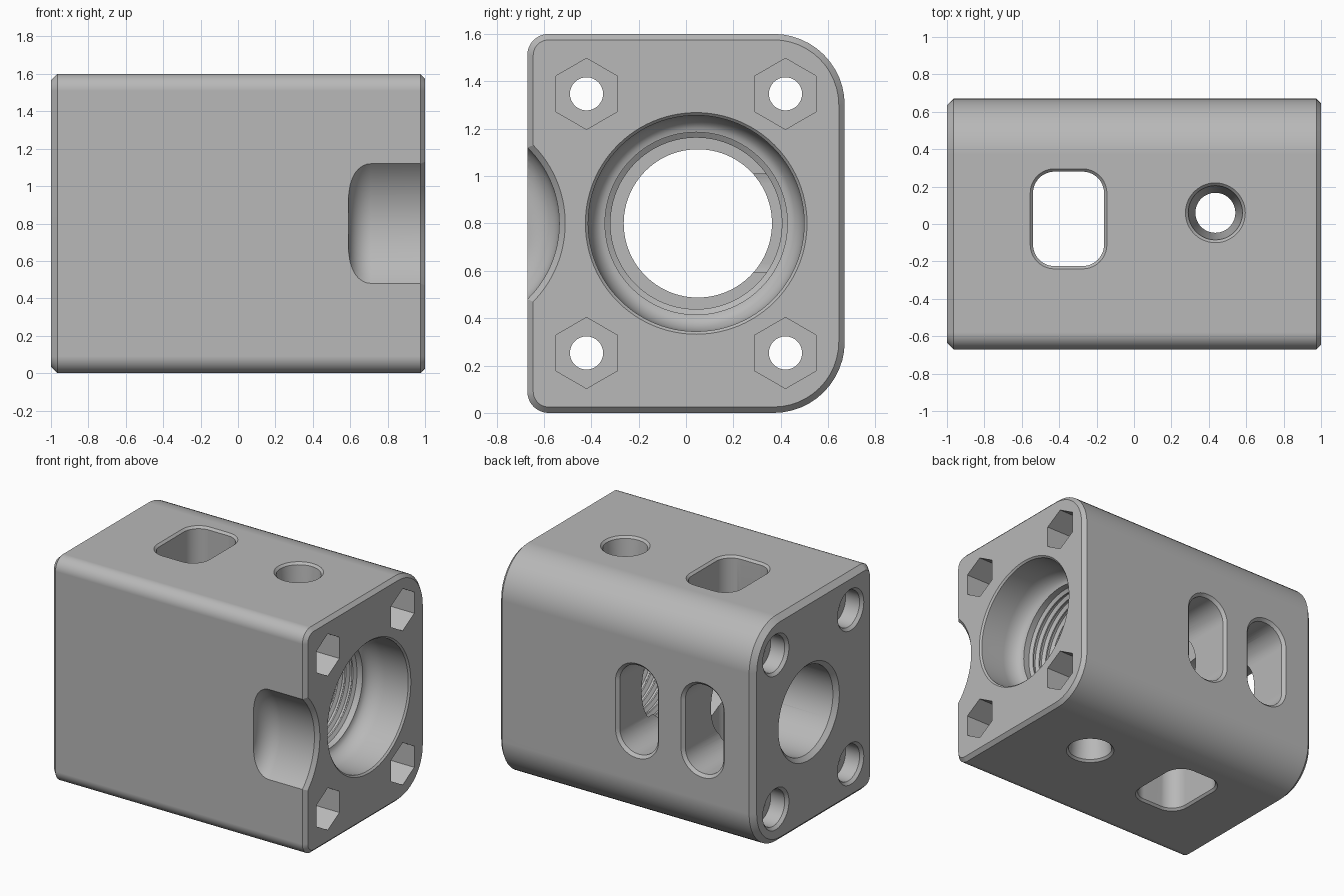
import bpy, bmesh
from math import pi, sin, cos

cube = bpy.data.objects.get("Cube")
if cube:
    bpy.data.objects.remove(cube, do_unlink=True)

steel = bpy.data.materials.new("satin_grey")
steel.use_nodes = True
GREY = (0.48, 0.48, 0.48, 1)
steel.diffuse_color = GREY
steel.node_tree.nodes["Principled BSDF"].inputs["Base Color"].default_value = GREY

MID = 0.8  # height of the bore axis


def circle(cu, cv, r, n=64, start=0.0):
    return [(cu + r * cos(start + 2 * pi * i / n), cv + r * sin(start + 2 * pi * i / n))
            for i in range(n)]


def rounded(u0, u1, v0, v1, r_low, r_high, grow=0.0, n=12):
    """Rounded rectangle; r_low on the u0 side, r_high on the u1 side."""
    u0, u1, v0, v1 = u0 - grow, u1 + grow, v0 - grow, v1 + grow
    a, b = r_low + grow, r_high + grow
    corners = [(u1 - b, v1 - b, b), (u0 + a, v1 - a, a),
               (u0 + a, v0 + a, a), (u1 - b, v0 + b, b)]
    return [(cu + r * cos(pi / 2 * (k + i / n)), cv + r * sin(pi / 2 * (k + i / n)))
            for k, (cu, cv, r) in enumerate(corners) for i in range(n + 1)]


# Outline plane to world, for each loft direction
PLACE = {
    "x": lambda u, v, d: (d, u, v),
    "y": lambda u, v, d: (u, d, v),
    "z": lambda u, v, d: (u, v, d),
}


def loft(name, axis, sections):
    """Closed solid through a list of (depth, outline)."""
    bm = bmesh.new()
    rings = [[bm.verts.new(PLACE[axis](u, v, d)) for u, v in pts] for d, pts in sections]
    for a, b in zip(rings, rings[1:]):
        for i in range(len(a)):
            j = (i + 1) % len(a)
            bm.faces.new((a[i], a[j], b[j], b[i]))
    bm.faces.new(rings[0])
    bm.faces.new(rings[-1])
    bmesh.ops.recalc_face_normals(bm, faces=bm.faces)
    mesh = bpy.data.meshes.new(name)
    bm.to_mesh(mesh)
    bm.free()
    mesh.materials.append(steel)
    obj = bpy.data.objects.new(name, mesh)
    bpy.context.collection.objects.link(obj)
    return obj


def turned(name, cu, cv, profile, axis="x", n=64):
    """Round solid from (depth, radius) pairs."""
    return loft(name, axis, [(d, circle(cu, cv, r, n)) for d, r in profile])


# Block with two tight and two wide long edges, chamfered at both ends
body = loft("housing_block", "x", [
    (d, rounded(-0.67, 0.67, 0, 1.6, 0.09, 0.3, g))
    for d, g in ((-1, -0.035), (-0.965, 0), (0.975, 0), (1, -0.025))])

cutters = []

# Wide entry bore with a filleted floor, then thread grooves
bore = [(1.02, 0.488), (1, 0.468), (0.988, 0.456), (0.8, 0.456)]
bore += [(0.8 - 0.12 * sin(t * pi / 12), 0.385 + 0.071 * cos(t * pi / 12)) for t in range(1, 7)]
x = 0.65
while x > 0.08:
    bore += [(x, 0.385), (x - 0.015, 0.385), (x - 0.03, 0.362), (x - 0.04, 0.362)]
    x -= 0.055
cutters.append(turned("entry_bore_cutter", 0.043, MID, bore, n=96))

# Narrow exit bore
cutters.append(turned("exit_bore_cutter", 0.05, MID, [
    (-1.02, 0.362), (-1, 0.342), (-0.97, 0.313), (0.2, 0.313)], n=96))

# Four bolt holes: hex pocket at one end, round counterbore at the other
for y in (-0.42, 0.42):
    for z in (MID - 0.547, MID + 0.547):
        cutters.append(turned("bolt_hole_cutter", y, z, [
            (-1.02, 0.167), (-1, 0.147), (-0.98, 0.128), (-0.87, 0.128),
            (-0.87, 0.07), (0.8, 0.07)], n=32))
        hexagon = circle(y, z, 0.15, 6, pi / 2)
        cutters.append(loft("hex_pocket_cutter", "x", [(0.7, hexagon), (1.05, hexagon)]))

# Rectangular window through top and bottom
cutters.append(loft("window_cutter", "z", [
    (d, rounded(-0.54, -0.16, -0.225, 0.28, 0.115, 0.115, g))
    for d, g in ((-0.02, 0.035), (0.015, 0), (1.585, 0), (1.62, 0.035))]))

# Tapered round hole through top and bottom
cutters.append(turned("round_hole_cutter", 0.435, 0.06, [
    (-0.02, 0.18), (0.015, 0.145), (0.4, 0.107),
    (1.2, 0.107), (1.585, 0.145), (1.62, 0.18)], axis="z", n=48))

# Two upright slots in the back
for cx in (-0.085, -0.6):
    cutters.append(loft("back_slot_cutter", "y", [
        (d, rounded(cx - 0.15, cx + 0.15, MID - 0.315, MID + 0.315, 0.145, 0.145, g))
        for d, g in ((0.05, 0), (0.65, 0), (0.69, 0.04))]))

# Scooped relief on the front edge, with a rounded inner end
scoop = [(0.71 - 0.12 * cos(t * pi / 16), 0.327 + 0.12 * sin(t * pi / 16)) for t in range(9)]
scoop += [(0.975, 0.447), (1, 0.472), (1.03, 0.502)]
cutters.append(turned("front_scoop_cutter", -0.982, MID, scoop, n=128))

# Carve the block
bpy.ops.object.select_all(action="DESELECT")
body.select_set(True)
bpy.context.view_layer.objects.active = body
for cutter in cutters:
    cutter.hide_render = True
    cut = body.modifiers.new("cut", "BOOLEAN")
    cut.operation = "DIFFERENCE"
    cut.solver = "EXACT"
    cut.object = cutter
    bpy.ops.object.modifier_apply(modifier=cut.name)
    bpy.data.objects.remove(cutter, do_unlink=True)

bpy.ops.object.shade_smooth_by_angle(angle=pi / 6)
weighted = body.modifiers.new("even_shading", "WEIGHTED_NORMAL")
weighted.keep_sharp = True
